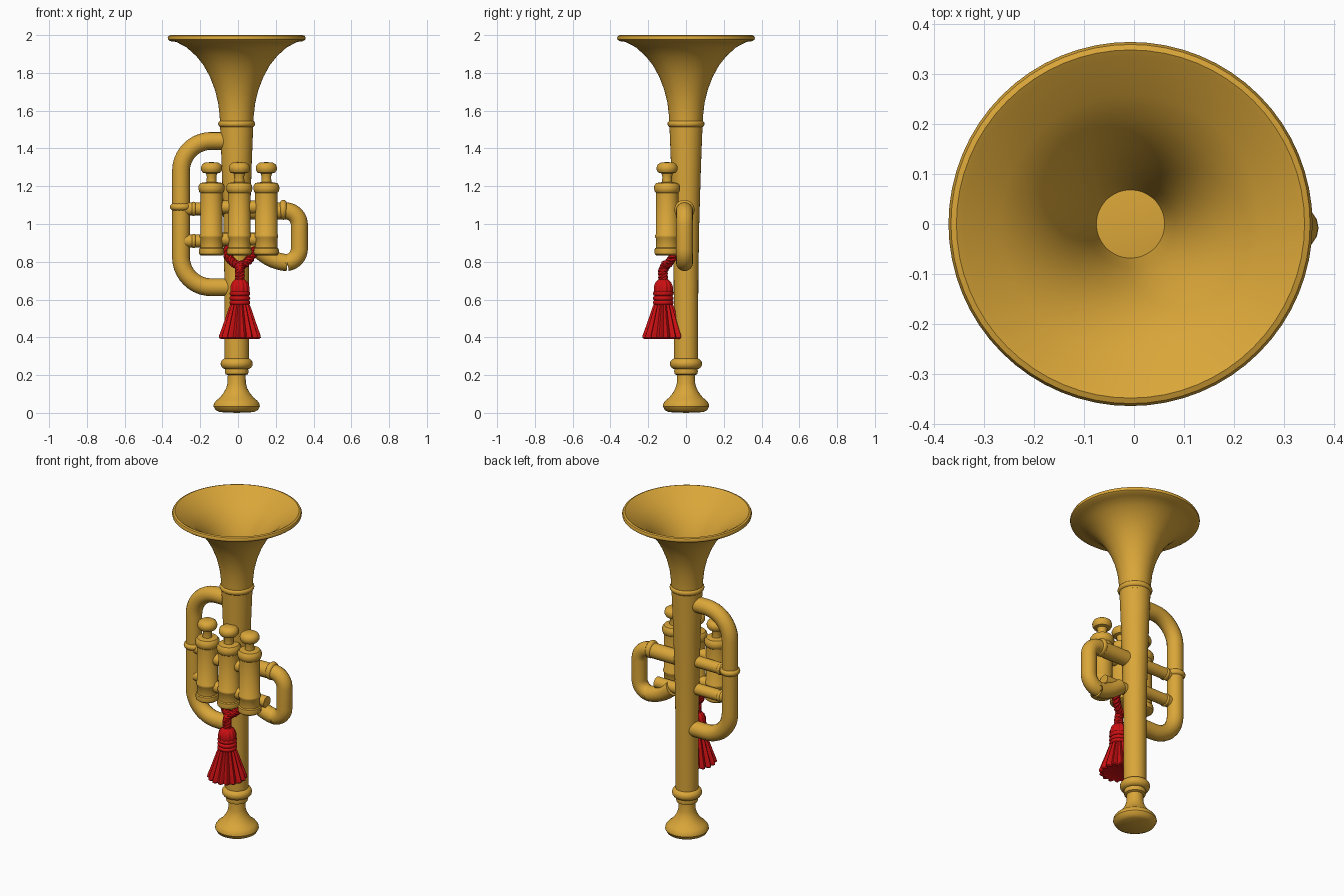
import bpy, bmesh, math
from mathutils import Vector

if "Cube" in bpy.data.objects:
    bpy.data.objects.remove(bpy.data.objects["Cube"])


def material(name, rgb):
    m = bpy.data.materials.new(name)
    m.diffuse_color = (*rgb, 1)
    m.use_nodes = True
    m.node_tree.nodes["Principled BSDF"].inputs["Base Color"].default_value = m.diffuse_color
    return m


GOLD = material("brass gold", (0.70, 0.38, 0.04))
RED = material("tassel red", (0.60, 0.005, 0.006))
CX = -0.007  # axis of the main pipe


def finish(ob, mat, angle=40):
    ob.data.materials.clear()
    ob.data.materials.append(mat)
    bpy.ops.object.select_all(action='DESELECT')
    ob.select_set(True)
    bpy.context.view_layer.objects.active = ob
    bpy.ops.object.shade_smooth_by_angle(angle=math.radians(angle))
    return ob


def lathe(name, profile, loc=(0, 0, 0), mat=GOLD, seg=48, pleats=0, depth=0.0):
    """Turn (radius, z) points around z; optional pleats ripple the radius."""
    bm = bmesh.new()
    rings = []
    for r, z in profile:
        if r < 1e-6:
            rings.append([bm.verts.new((0, 0, z))])
            continue
        ring = []
        for i in range(seg):
            a = 2 * math.pi * i / seg
            k = r * (1 - depth * (0.5 + 0.5 * math.cos(pleats * a))) if pleats else r
            ring.append(bm.verts.new((k * math.cos(a), k * math.sin(a), z)))
        rings.append(ring)
    for a, b in zip(rings, rings[1:]):
        for i in range(seg):
            j = (i + 1) % seg
            if len(a) == 1:
                bm.faces.new((a[0], b[j], b[i]))
            elif len(b) == 1:
                bm.faces.new((a[i], a[j], b[0]))
            else:
                bm.faces.new((a[i], a[j], b[j], b[i]))
    bmesh.ops.recalc_face_normals(bm, faces=bm.faces)
    me = bpy.data.meshes.new(name)
    bm.to_mesh(me)
    bm.free()
    ob = bpy.data.objects.new(name, me)
    ob.location = loc
    bpy.context.collection.objects.link(ob)
    return finish(ob, mat)


def rounded(corners, radius, steps=10):
    """Path through the corners, each inner corner filleted."""
    pts = [Vector(c) for c in corners]
    out = [pts[0]]
    for a, p, b in zip(pts, pts[1:], pts[2:]):
        u, v = (a - p).normalized(), (b - p).normalized()
        half = u.angle(v) / 2
        d = radius
        r = d * math.tan(half)
        centre = p + (u + v).normalized() * (r / math.sin(half))
        s, e = p + u * d - centre, p + v * d - centre
        ang = s.angle(e)
        for i in range(steps + 1):
            t = i / steps
            out.append(centre + (s * math.sin((1 - t) * ang) + e * math.sin(t * ang)) / math.sin(ang))
    return out + [pts[-1]]


def tube(name, pts, r, mat=GOLD, res=6):
    cu = bpy.data.curves.new(name, 'CURVE')
    cu.dimensions = '3D'
    cu.bevel_depth = r
    cu.bevel_resolution = res
    cu.use_fill_caps = True
    sp = cu.splines.new('POLY')
    sp.points.add(len(pts) - 1)
    for q, p in zip(sp.points, pts):
        q.co = (*p, 1)
    ob = bpy.data.objects.new(name, cu)
    bpy.context.collection.objects.link(ob)
    bpy.ops.object.select_all(action='DESELECT')
    ob.select_set(True)
    bpy.context.view_layer.objects.active = ob
    bpy.ops.object.convert(target='MESH')
    return finish(bpy.context.object, mat)


def band(name, r, half, loc, mat=GOLD, axis='Z'):
    """Rounded collar around a pipe."""
    n = 8
    prof = [(0, -half)] + [(r - half * (1 - math.cos(t)), half * math.sin(t))
            for t in [math.pi * (i / n - 0.5) for i in range(n + 1)]] + [(0, half)]
    ob = lathe(name, prof, loc, mat, 32)
    if axis == 'X':
        ob.rotation_euler.y = math.pi / 2
    return ob


# mouthpiece
lathe("mouthpiece", [(0, 0.0), (0.09, 0.004), (0.112, 0.015), (0.123, 0.035), (0.12, 0.05),
      (0.108, 0.066), (0.09, 0.08), (0.07, 0.105), (0.056, 0.13), (0.049, 0.155),
      (0.047, 0.2), (0.06, 0.205), (0.063, 0.22), (0.06, 0.235), (0, 0.235)], (CX, 0, 0))
band("mouthpiece_collar", 0.085, 0.029, (CX, 0, 0.26))

# main pipe and bell with its open inside
lathe("main_pipe", [(0, 0.24), (0.064, 0.24), (0.065, 0.7), (0.07, 1.0), (0.079, 1.3),
      (0.088, 1.53), (0, 1.53)], (CX, 0, 0))
lathe("bell", [(0, 1.50), (0.087, 1.50), (0.09, 1.57), (0.098, 1.64), (0.115, 1.71), (0.142, 1.78),
      (0.175, 1.84), (0.215, 1.89), (0.265, 1.935), (0.32, 1.964), (0.352, 1.968), (0.363, 1.976),
      (0.365, 1.986), (0.36, 1.996), (0.349, 2.0), (0.335, 1.992), (0.315, 1.978), (0.26, 1.945),
      (0.208, 1.9), (0.167, 1.85), (0.134, 1.79), (0.107, 1.72), (0.088, 1.65), (0.076, 1.58),
      (0.064, 1.53), (0, 1.53)], (CX, 0, 0), seg=64)
band("bell_collar", 0.098, 0.018, (CX, 0, 1.53))

# long loop on the left, with collar and cross pipes
tube("left_loop", rounded([(-0.03, 0, 1.44), (-0.302, 0, 1.44), (-0.302, 0, 0.665),
     (-0.03, 0, 0.665)], 0.16), 0.047)
band("left_loop_collar", 0.058, 0.019, (-0.302, 0, 1.09))
for i, z in enumerate((1.08, 0.91)):
    tube(f"left_cross_pipe_{i}", [(-0.28, -0.01, z), (0, -0.01, z)], 0.034)
    tube(f"valve_link_{i}", [(-0.14, -0.09, z + 0.01), (0.15, -0.09, z + 0.01)], 0.034)
    band(f"left_cross_collar_{i}", 0.038, 0.012, (-0.235, -0.01, z), axis='X')

# short loop on the right
tube("right_loop", rounded([(0.03, -0.008, 1.07), (0.325, -0.008, 1.07), (0.325, -0.008, 0.795),
     (0.2, -0.008, 0.795), (0.1, -0.008, 0.87)], 0.075), 0.045)
tube("right_cross_pipe", [(0, -0.015, 0.875), (0.21, -0.015, 0.875)], 0.034)
band("right_loop_collar", 0.053, 0.018, (0.24, -0.008, 1.075), axis='X')

# three valves with caps, stems and buttons
for i, x in enumerate((-0.14, 0.007, 0.15)):
    lathe(f"valve_{i}", [(0, 0.832), (0.055, 0.832), (0.065, 0.84), (0.067, 0.855), (0.065, 0.87),
          (0.059, 0.875), (0.059, 0.925), (0.063, 0.93), (0.063, 0.942), (0.059, 0.947),
          (0.059, 1.165), (0.065, 1.17), (0.069, 1.185), (0.068, 1.203), (0.058, 1.217),
          (0.027, 1.222), (0.025, 1.25), (0.03, 1.268), (0.047, 1.272), (0.055, 1.285),
          (0.056, 1.3), (0.05, 1.315), (0.035, 1.325), (0, 1.328)], (x, -0.1, 0), seg=32)

# twisted cord: a hanging loop, then a drop to the tassel
TX, TY = 0.01, -0.12


def rope(name, ctrl, r):
    pts = [Vector(c) for c in ctrl]
    n = 40
    for s in range(2):
        out = []
        for i in range(n + 1):
            t = i / n * (len(pts) - 1)
            k = min(int(t), len(pts) - 2)
            p = pts[k].lerp(pts[k + 1], t - k)
            d = (pts[k + 1] - pts[k]).normalized()
            u = d.cross(Vector((0.3, 1, 0.1))).normalized()
            a = i * 0.55 + s * math.pi
            out.append(p + (u * math.cos(a) + d.cross(u) * math.sin(a)) * r * 0.55)
        tube(f"{name}_{s}", out, r * 0.72, RED, 2)


for side, sx in (("left", -1), ("right", 1)):
    rope(f"cord_{side}", [(TX + sx * 0.075, -0.05, 0.87), (TX + sx * 0.062, -0.07, 0.825),
         (TX + sx * 0.035, -0.09, 0.795), (TX, -0.11, 0.775)], 0.019)
rope("cord_drop", [(TX, -0.105, 0.79), (TX, -0.123, 0.75), (TX, TY, 0.69)], 0.021)

# tassel head, bindings and pleated skirt
lathe("tassel_head", [(0, 0.712), (0.025, 0.708), (0.043, 0.692), (0.052, 0.668), (0.052, 0.64),
      (0.045, 0.61), (0.043, 0.57), (0, 0.57)], (TX, TY, 0), RED, 72, 12, 0.1)
for i, z in enumerate((0.632, 0.607, 0.584)):
    band(f"tassel_binding_{i}", 0.055, 0.013, (TX, TY, z), RED)
lathe("tassel_skirt", [(0, 0.59), (0.048, 0.585), (0.062, 0.55), (0.079, 0.5), (0.097, 0.45),
      (0.112, 0.41), (0.113, 0.398), (0.104, 0.392), (0.085, 0.396), (0, 0.41)],
      (TX, TY, 0), RED, 128, 16, 0.17)
